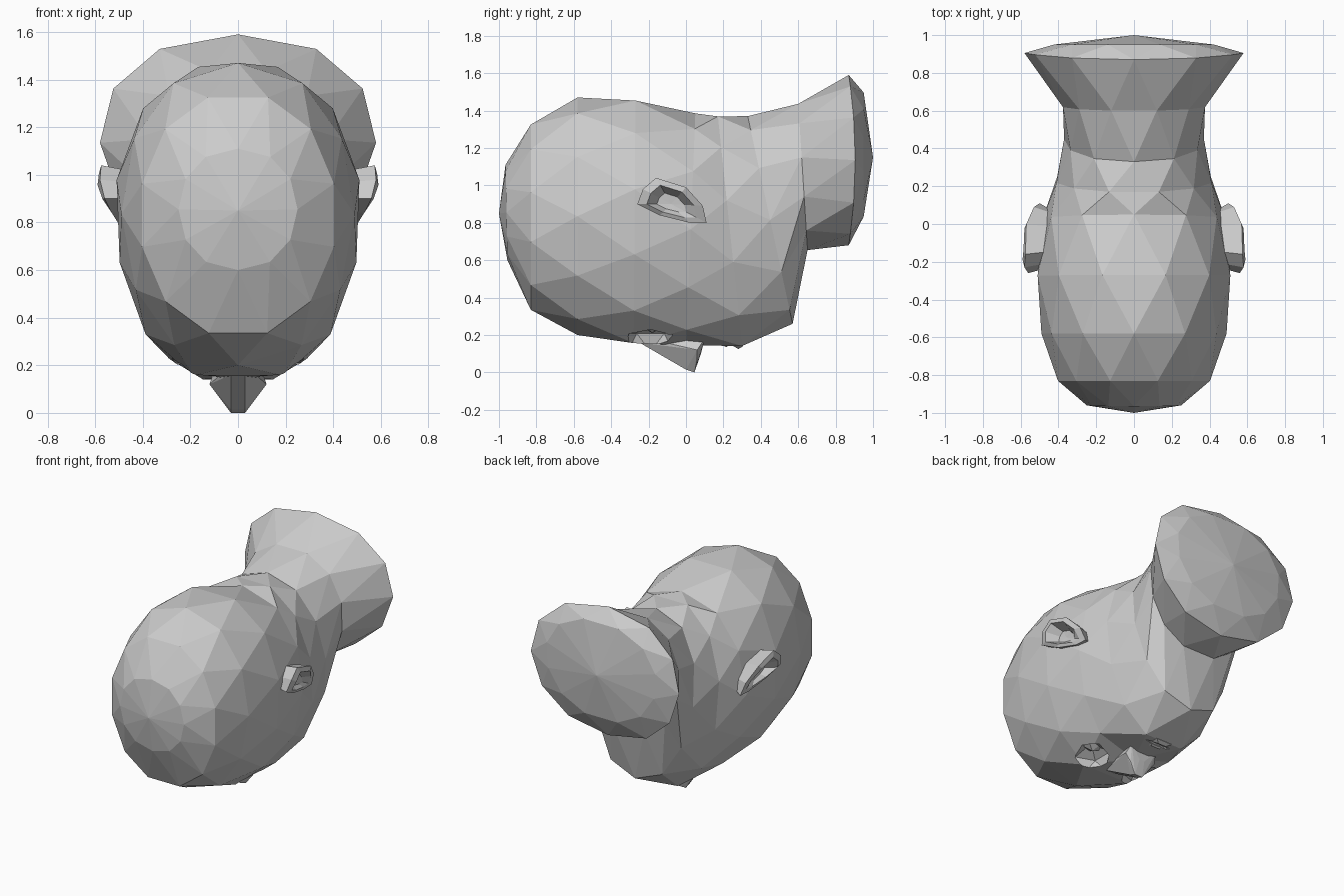
import bpy, bmesh
from math import sin, cos, pi
from mathutils import Vector

if "Cube" in bpy.data.objects:
    bpy.data.objects.remove(bpy.data.objects["Cube"])


def finish(name, bm):
    bmesh.ops.recalc_face_normals(bm, faces=bm.faces)
    mesh = bpy.data.meshes.new(name)
    bm.to_mesh(mesh)
    bm.free()
    ob = bpy.data.objects.new(name, mesh)
    bpy.context.collection.objects.link(ob)
    return ob


def bridge(bm, a, b, stagger=None):
    """Join two loops; stagger 0/1 gives alternating triangles, None gives quads."""
    n = len(a)
    for i in range(n):
        j = (i + 1) % n
        if stagger is None:
            bm.faces.new((a[i], a[j], b[j], b[i]))
        elif stagger:            # b is turned half a step ahead
            bm.faces.new((a[i], a[j], b[i]))
            bm.faces.new((a[j], b[j], b[i]))
        else:                    # a is turned half a step ahead
            bm.faces.new((a[i], b[j], b[i]))
            bm.faces.new((a[i], a[j], b[j]))


def fan(bm, loop, tip):
    v = bm.verts.new(tip)
    for i in range(len(loop)):
        bm.faces.new((loop[i], loop[(i + 1) % len(loop)], v))


def hull(name, points):
    bm = bmesh.new()
    for p in points:
        bm.verts.new(p)
    bmesh.ops.convex_hull(bm, input=bm.verts)
    return finish(name, bm)


def blob(name, loc, size, sub=1):
    bm = bmesh.new()
    bmesh.ops.create_icosphere(bm, subdivisions=sub, radius=1)
    bmesh.ops.scale(bm, vec=size, verts=bm.verts)
    bmesh.ops.translate(bm, vec=loc, verts=bm.verts)
    return finish(name, bm)


def mirror_x(ob):
    ob.modifiers.new("mirror", 'MIRROR')
    return ob


# Head and neck: tilted rings from crown to neck base
# (face-side y, z, back-side y, z, half width, taper, fullness of face side)
N = 12
rings = [(-.955, .60, -.965, 1.11, .25, 0, .9),
         (-.83, .33, -.83, 1.33, .405, 0, .9),
         (-.58, .20, -.58, 1.47, .49, .02, .85),
         (-.28, .15, -.27, 1.46, .505, .06, .7),
         (.00, .145, .05, 1.385, .485, .05, .68),
         (.30, .135, .17, 1.375, .41, .03, .75),
         (.57, .26, .33, 1.37, .37, .06, .8),
         (.65, .65, .60, 1.44, .375, .03, .8),
         (.87, .68, .87, 1.59, .58, .05, .86),
         (.95, .83, .95, 1.50, .42, .05, .86)]
bm = bmesh.new()
loops = []
for k, (y0, z0, y1, z1, w, tap, full) in enumerate(rings):
    half = k % 2 * 0.5
    grow = 1.025 if half else 1.0
    loop = []
    for i in range(N):
        a = 2 * pi * (i + half) / N
        t = -cos(a) * grow
        f = (t + 1) / 2
        s = sin(a)
        p = full if t < 0 else .88
        x = w * abs(s) ** p * (1 if s > 0 else -1) * grow * (1 + tap * t)
        bow = .035 * s * s if k == 8 else 0
        loop.append(bm.verts.new((x, y0 + (y1 - y0) * f + bow,
                                  z0 + (z1 - z0) * f)))
    loops.append(loop)
for k in range(len(loops) - 1):
    bridge(bm, loops[k], loops[k + 1], (k + 1) % 2)
fan(bm, loops[0], (0, -1, .85))
fan(bm, loops[-1], (0, 1, 1.15))
head = finish("head_and_neck", bm)

# Eye sockets and mouth slit cut into the face
sockets = mirror_x(blob("socket_cutter", (.2, -.19, .16), (.13, .14, .11)))
slit = blob("mouth_cutter", (0, .245, .13), (.12, .018, .035))
for cutter in (sockets, slit):
    cutter.hide_render = True
    cutter.hide_viewport = True
    cutter.display_type = 'WIRE'
    m = head.modifiers.new("cut", 'BOOLEAN')
    m.operation, m.object, m.solver = 'DIFFERENCE', cutter, 'EXACT'

# Eyeballs
mirror_x(blob("eyes", (.2, -.18, .27), (.08, .065, .06)))

# Nose
hull("nose", [(s * x, y, z) for s in (-1, 1) for x, y, z in (
    (.03, -.25, .16), (.05, -.2, .18), (.03, -.18, .12), (.03, 0, .015),
    (.03, .045, 0), (.08, .06, .07), (.12, .06, .12), (.10, .10, .18),
    (.02, .08, .10))])

# Lips
for name, y, z in (("upper_lip", .215, .135), ("lower_lip", .28, .125)):
    hull(name, [(s * x, y + dy, z + dz) for s in (-1, 1) for x, dy, dz in (
        (.03, 0, 0), (.06, -.025, .015), (.06, .025, .015),
        (.13, .245 - y, .07), (.05, 0, .08))])

# Ears: side outline (y, z, outward x), with a rolled rim and hollow middle
outline = [(-.26, .90, .56), (-.23, .98, .58), (-.16, 1.04, .575),
           (0, .99, .57), (.09, .89, .53), (.11, .80, .50),
           (.02, .80, .505), (-.14, .84, .53)]
centre = Vector((.47, -.08, .90))
bm = bmesh.new()


def ear_loop(scale, depth=None, out=0):
    return [bm.verts.new((x + out if depth is None else depth,
                          centre.y + (y - centre.y) * scale,
                          centre.z + (z - centre.z) * scale))
            for y, z, x in outline]


base, rim = ear_loop(.82, .44), ear_loop(1)
lip, hollow = ear_loop(.72, None, .01), ear_loop(.42, .505)
for a, b in ((base, rim), (rim, lip), (lip, hollow)):
    bridge(bm, a, b)
fan(bm, hollow, (.50, centre.y, centre.z))
bm.faces.new(base)
mirror_x(finish("ears", bm))
